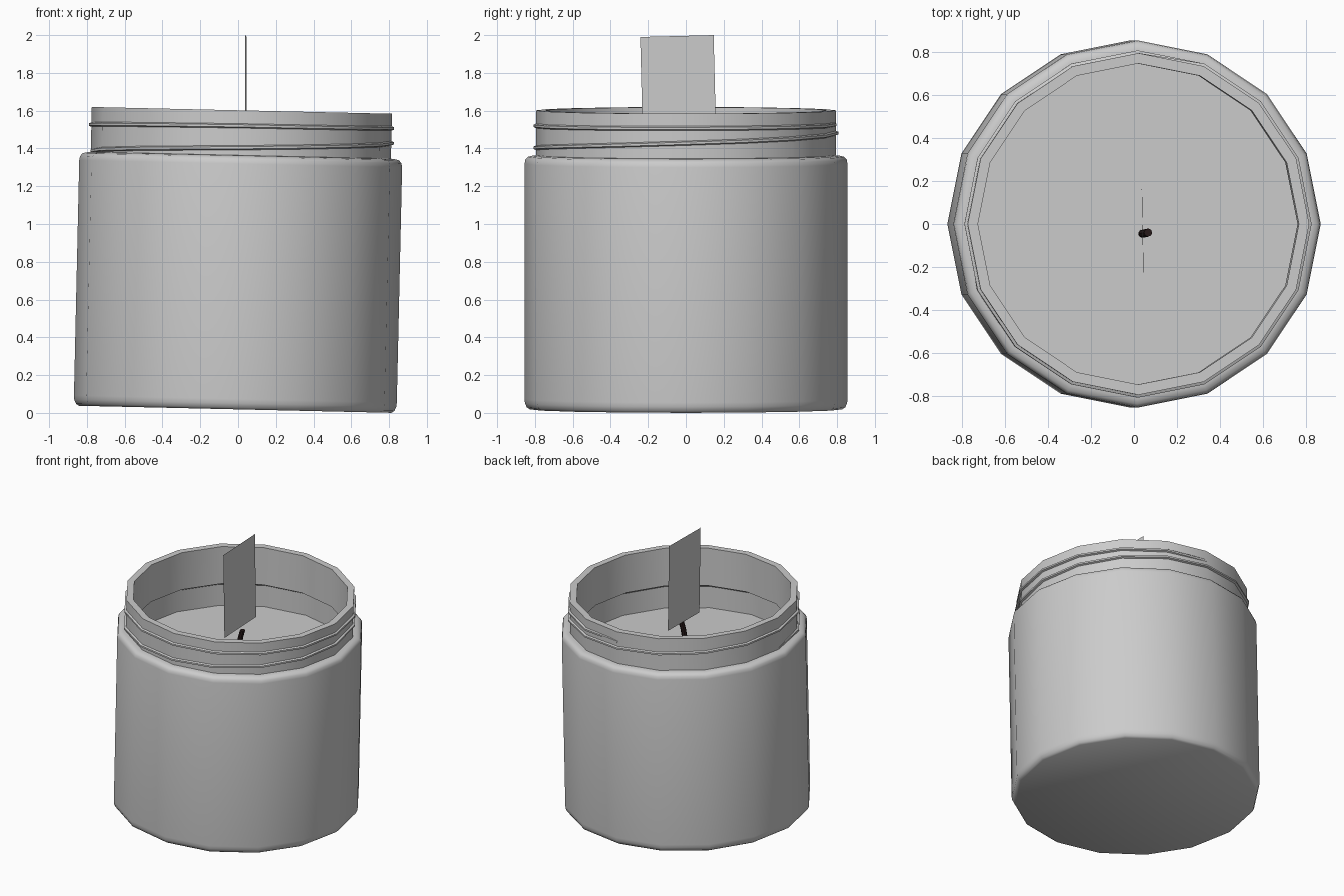
import bpy, bmesh
from math import pi, cos, sin
from mathutils import Matrix, Vector

if "Cube" in bpy.data.objects:
    bpy.data.objects.remove(bpy.data.objects["Cube"])

SIDES = 16
# the whole jar leans very slightly to the right
LEAN = Matrix.Translation((-0.015, 0, 0.019)) @ Matrix.Rotation(0.0225, 4, 'Y')


def finish(name, bm, matrix=LEAN, smooth=True, color=None):
    bm.transform(matrix)
    mesh = bpy.data.meshes.new(name)
    bm.to_mesh(mesh)
    bm.free()
    obj = bpy.data.objects.new(name, mesh)
    bpy.context.collection.objects.link(obj)
    if color:
        mat = bpy.data.materials.new(name + "_material")
        mat.diffuse_color = color
        mat.use_nodes = True
        mat.node_tree.nodes["Principled BSDF"].inputs["Base Color"].default_value = mat.diffuse_color
        mesh.materials.append(mat)
    if smooth:
        bpy.ops.object.select_all(action='DESELECT')
        obj.select_set(True)
        bpy.context.view_layer.objects.active = obj
        bpy.ops.object.shade_smooth_by_angle(angle=0.62)
    return obj


def ring(bm, r, z):
    return [bm.verts.new((r * cos(2 * pi * i / SIDES), r * sin(2 * pi * i / SIDES), z))
            for i in range(SIDES)]


def lathe(profile):
    """Revolve (radius, height) points and cap both ends flat."""
    bm = bmesh.new()
    rings = [ring(bm, r, z) for r, z in profile]
    for a, b in zip(rings, rings[1:]):
        for i in range(SIDES):
            j = (i + 1) % SIDES
            bm.faces.new((a[i], a[j], b[j], b[i]))
    bm.faces.new(rings[0][::-1])
    bm.faces.new(rings[-1])
    return bm


# glass jar: rounded body, shoulder, neck, rim and hollow inside
finish("jar", lathe([
    (0.828, 0.0), (0.843, 0.010), (0.853, 0.032), (0.855, 0.055),
    (0.855, 1.300), (0.851, 1.322), (0.838, 1.337), (0.815, 1.343), (0.795, 1.345),
    (0.795, 1.583), (0.747, 1.583),
    (0.747, 1.300), (0.800, 1.270), (0.800, 0.060)]))

# wax filling
finish("wax", lathe([(0.797, 0.062), (0.797, 1.11)]))

# screw thread: starts at the shoulder on the left and climbs around the neck
heights = [1.352, 1.385, 1.427, 1.463, 1.490, 1.501, 1.505, 1.507]  # per quarter turn
bm = bmesh.new()
sections = []
steps = (len(heights) - 1) * 4
for s in range(steps + 1):
    q, f = divmod(s, 4)
    z = heights[q] if f == 0 else heights[q] + (heights[q + 1] - heights[q]) * f / 4
    a = pi + 2 * pi * s / SIDES
    end = s in (0, steps)
    out = 0.796 if end else 0.808
    sections.append([bm.verts.new((r * cos(a), r * sin(a), z + dz)) for r, dz in
                     ((0.790, -0.014), (out, -0.006), (out, 0.006), (0.790, 0.014))])
for a, b in zip(sections, sections[1:]):
    for k in range(4):
        m = (k + 1) % 4
        bm.faces.new((a[k], b[k], b[m], a[m]))
bm.faces.new(sections[0])
bm.faces.new(sections[-1][::-1])
bmesh.ops.recalc_face_normals(bm, faces=bm.faces)
finish("screw_thread", bm)

# wick: short dark cord with a slight bend
path = [Vector(p) for p in ((0.038, -0.045, 1.10), (0.042, -0.045, 1.24),
                            (0.052, -0.043, 1.30), (0.066, -0.040, 1.35))]
bm = bmesh.new()
loops = []
for p in path:
    loops.append([bm.verts.new(p + Vector((0.019 * cos(pi * i / 4), 0.019 * sin(pi * i / 4), 0)))
                  for i in range(8)])
for a, b in zip(loops, loops[1:]):
    for i in range(8):
        j = (i + 1) % 8
        bm.faces.new((a[i], a[j], b[j], b[i]))
bm.faces.new(loops[0][::-1])
bm.faces.new(loops[-1])
finish("wick", bm, Matrix.Identity(4), color=(0.02, 0.01, 0.01, 1))

# flame: a single flat card standing over the wick
bm = bmesh.new()
bm.faces.new([bm.verts.new(p) for p in (
    (0.043, -0.225, 1.355), (0.036, 0.163, 1.365), (0.038, 0.147, 2.0), (0.045, -0.241, 1.99))])
finish("flame_card", bm, Matrix.Identity(4), smooth=False)
